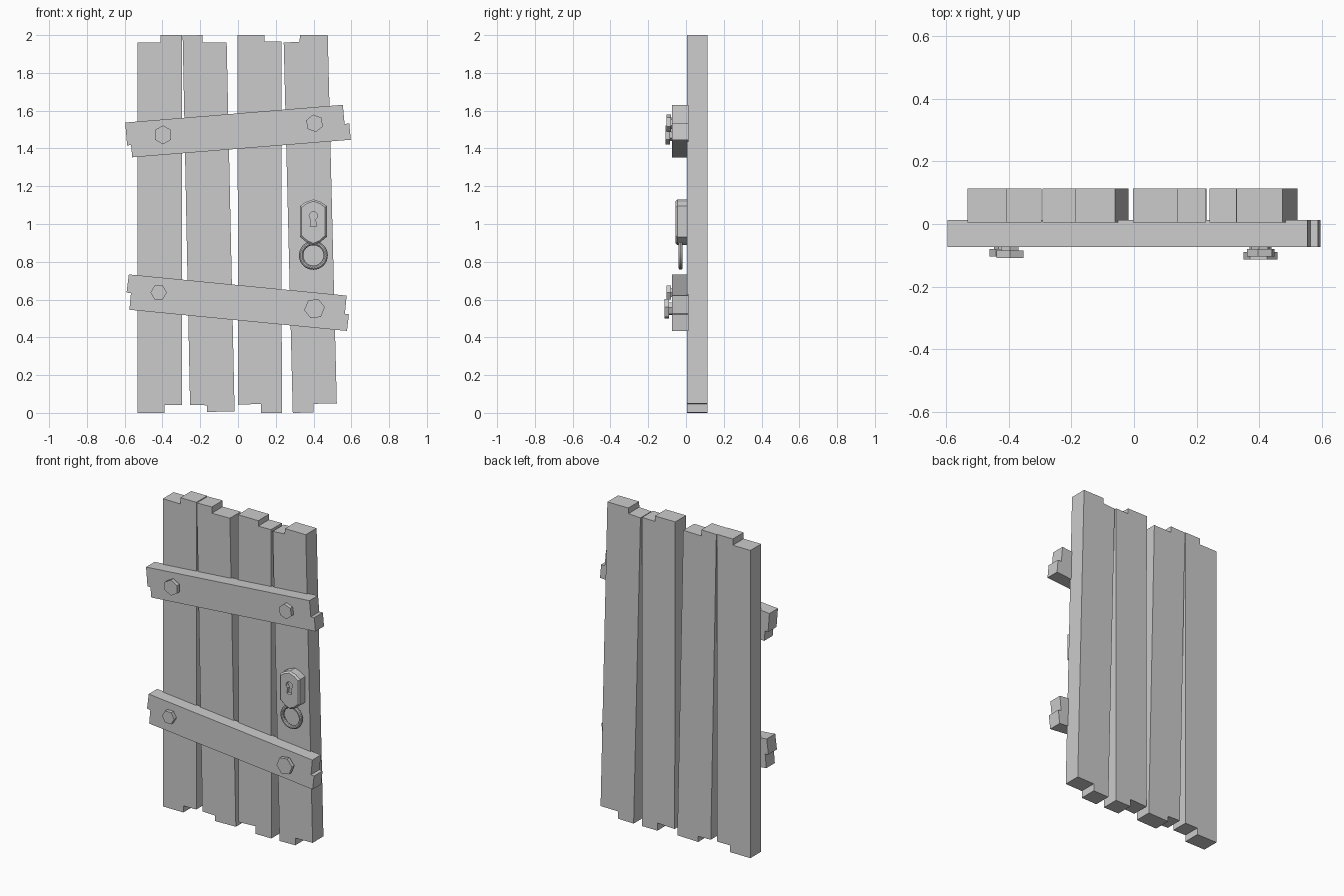
import bpy, bmesh
from math import cos, sin, radians, pi

if "Cube" in bpy.data.objects:
    bpy.data.objects.remove(bpy.data.objects["Cube"])


def loft(name, layers):
    """Closed solid from equal-length (x, z) outlines, given as (y, outline) back to front."""
    bm = bmesh.new()
    rings = [[bm.verts.new((x, y, z)) for x, z in pts] for y, pts in layers]
    n = len(rings[0])
    for a, b in zip(rings, rings[1:]):
        for i in range(n):
            j = (i + 1) % n
            bm.faces.new((a[i], a[j], b[j], b[i]))
    bm.faces.new(rings[0])
    bm.faces.new(rings[-1])
    bmesh.ops.recalc_face_normals(bm, faces=bm.faces)
    me = bpy.data.meshes.new(name)
    bm.to_mesh(me)
    bm.free()
    ob = bpy.data.objects.new(name, me)
    bpy.context.collection.objects.link(ob)
    return ob


def hexagon(cx, cz, r, deg):
    return [(cx + r * cos(radians(deg) + k * pi / 3),
             cz + r * sin(radians(deg) + k * pi / 3)) for k in range(6)]


# Upright planks with stepped, broken ends
planks = [
    [(-.533, 0), (-.388, 0), (-.388, .043), (-.297, .043),
     (-.296, 2), (-.409, 2), (-.409, 1.96), (-.533, 1.96)],
    [(-.254, .043), (-.164, .04), (-.165, .005), (-.018, .008),
     (-.06, 1.962), (-.187, 1.96), (-.187, 2), (-.293, 1.997)],
    [(.001, .043), (.122, .048), (.122, 0), (.232, 0),
     (.23, 1.967), (.14, 1.965), (.14, 2), (-.003, 2)],
    [(.29, 0), (.401, .002), (.401, .048), (.523, .05),
     (.475, 2), (.328, 2), (.326, 1.965), (.242, 1.96)],
]
for i, p in enumerate(planks):
    loft(f"plank_{i + 1}", [(.113, p), (.004, p)])

# Slanted cross braces
braces = {
    "upper_brace": [(-.597, 1.537), (.555, 1.631), (.564, 1.53), (.589, 1.532),
                    (.597, 1.446), (-.56, 1.353), (-.566, 1.418), (-.587, 1.416)],
    "lower_brace": [(-.578, .733), (.575, .621), (.566, .525), (.587, .522),
                    (.577, .434), (-.575, .546), (-.567, .634), (-.59, .637)],
}
for name, p in braces.items():
    loft(name, [(.013, p), (-.073, p)])

# Hexagonal bolts: x, z, radius, rotation, front of head
bolts = [(-.397, 1.472, .05, 90, -.109), (.405, 1.533, .047, 100, -.104),
         (-.42, .637, .043, 0, -.104), (.405, .552, .055, 8, -.113)]
for i, (x, z, r, deg, y) in enumerate(bolts):
    head, stem = hexagon(x, z, r, deg), hexagon(x, z, r * .65, deg)
    loft(f"bolt_{i + 1}", [(-.06, stem), (y + .024, stem), (y + .024, head), (y, head)])

# Lock plate with a bevelled front edge
cx, cz = .399, 1.01
half = [(0, .12), (.04, .107), (.071, .085), (.071, -.078), (.035, -.108)]
outline = half + [(0, -.122)] + [(-x, z) for x, z in reversed(half[1:])]
full = [(cx + x, cz + z) for x, z in outline]
inner = [(cx + x * .87, cz + z * .92) for x, z in outline]
plate = loft("lock_plate", [(.01, full), (-.045, full), (-.055, inner)])

# Keyhole: round top and flared slot cut into the plate
arc = [(cx + .022 * cos(radians(a)), 1.043 + .022 * sin(radians(a)))
       for a in range(-60, 241, 30)]
key = arc + [(cx - .017, .987), (cx + .017, .987)]
cutter = loft("keyhole_cutter", [(-.035, key), (-.1, key)])
cutter.hide_render = True
mod = plate.modifiers.new("keyhole", 'BOOLEAN')
mod.operation = 'DIFFERENCE'
mod.object = cutter
bpy.context.view_layer.objects.active = plate
bpy.ops.object.modifier_apply(modifier=mod.name)
bpy.data.objects.remove(cutter)

# Pull ring hanging from the lock
bpy.ops.mesh.primitive_torus_add(location=(cx, -.029, .834), rotation=(pi / 2, 0, 0),
                                 major_radius=.065, minor_radius=.0115,
                                 major_segments=32, minor_segments=10)
bpy.context.object.name = "pull_ring"
bpy.ops.object.shade_smooth_by_angle()
